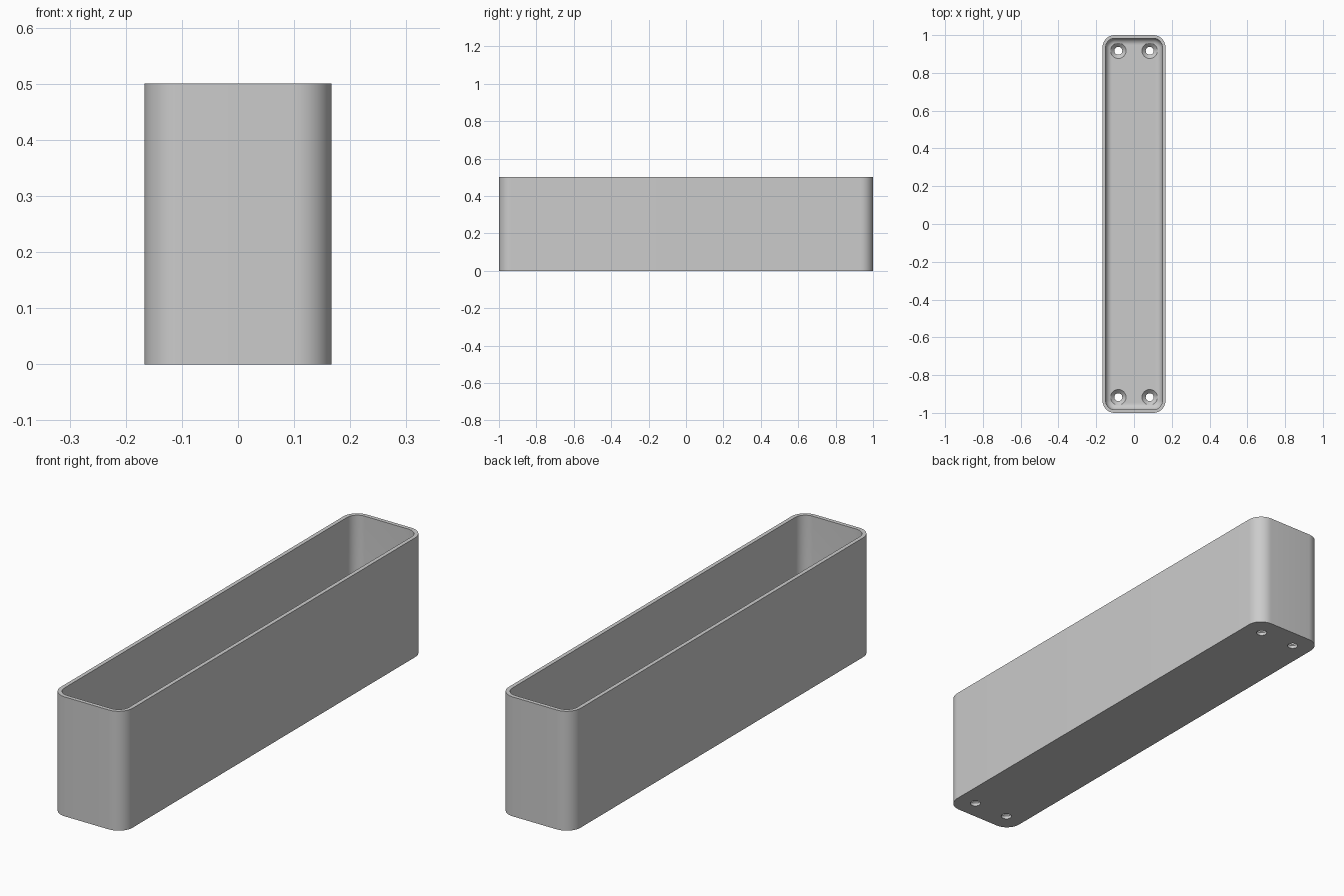
import bpy, bmesh, math

if "Cube" in bpy.data.objects:
    bpy.data.objects.remove(bpy.data.objects["Cube"], do_unlink=True)

HALF_X, HALF_Y, HEIGHT = 1 / 6, 1.0, 0.5
CORNER, WALL, FLOOR, FILLET = 0.065, 0.0167, 0.033, 0.033
HOLE_X, HOLE_Y, HOLE_R, SINK_R = 0.083, 0.917, 0.021, 0.041

grey = bpy.data.materials.new("plain grey")
grey.use_nodes = True
grey.diffuse_color = (0.6, 0.6, 0.6, 1)
grey.node_tree.nodes["Principled BSDF"].inputs["Base Color"].default_value = (0.6, 0.6, 0.6, 1)


def ring(bm, inset, z, steps=12):
    """Rounded rectangle of vertices, shrunk by inset."""
    r = CORNER - inset
    verts = []
    for q, (sx, sy) in enumerate([(1, 1), (-1, 1), (-1, -1), (1, -1)]):
        for i in range(steps + 1):
            a = math.pi / 2 * (q + i / steps)
            verts.append(bm.verts.new((sx * (HALF_X - CORNER) + r * math.cos(a),
                                       sy * (HALF_Y - CORNER) + r * math.sin(a), z)))
    return verts


def skin(bm, rings):
    """Join successive rings and cap both ends."""
    for a, b in zip(rings, rings[1:]):
        n = len(a)
        for i in range(n):
            bm.faces.new((a[i], a[(i + 1) % n], b[(i + 1) % n], b[i]))
    bm.faces.new(rings[0])
    bm.faces.new(rings[-1])
    bmesh.ops.recalc_face_normals(bm, faces=bm.faces)


def make_object(name, bm):
    mesh = bpy.data.meshes.new(name)
    bm.to_mesh(mesh)
    bm.free()
    obj = bpy.data.objects.new(name, mesh)
    bpy.context.collection.objects.link(obj)
    obj.data.materials.append(grey)
    return obj


# Open tray: outer wall, rim, inner wall, then a fillet down to the floor
bm = bmesh.new()
section = [(0, 0), (0, HEIGHT), (WALL, HEIGHT)]
for i in range(9):
    a = math.pi / 2 * i / 8
    section.append((WALL + FILLET * (1 - math.cos(a)),
                    FLOOR + FILLET * (1 - math.sin(a))))
skin(bm, [ring(bm, inset, z) for inset, z in section])
tray = make_object("tray", bm)

# Countersunk screw holes near the four corners
bm = bmesh.new()
sink_z = FLOOR - (SINK_R - HOLE_R)
profile = [(HOLE_R, -0.02), (HOLE_R, sink_z), (SINK_R, FLOOR), (SINK_R, FLOOR + 0.05)]
for sx in (-1, 1):
    for sy in (-1, 1):
        rings = [[bm.verts.new((sx * HOLE_X + r * math.cos(math.tau * i / 32),
                                sy * HOLE_Y + r * math.sin(math.tau * i / 32), z))
                  for i in range(32)] for r, z in profile]
        skin(bm, rings)
cutter = make_object("screw_hole_cutter", bm)
cutter.hide_render = True

cut = tray.modifiers.new("screw holes", "BOOLEAN")
cut.operation, cut.solver, cut.object = "DIFFERENCE", "EXACT", cutter
bpy.ops.object.select_all(action="DESELECT")
tray.select_set(True)
bpy.context.view_layer.objects.active = tray
bpy.ops.object.modifier_apply(modifier=cut.name)
bpy.data.objects.remove(cutter, do_unlink=True)
bpy.ops.object.shade_smooth_by_angle(angle=math.radians(30))
